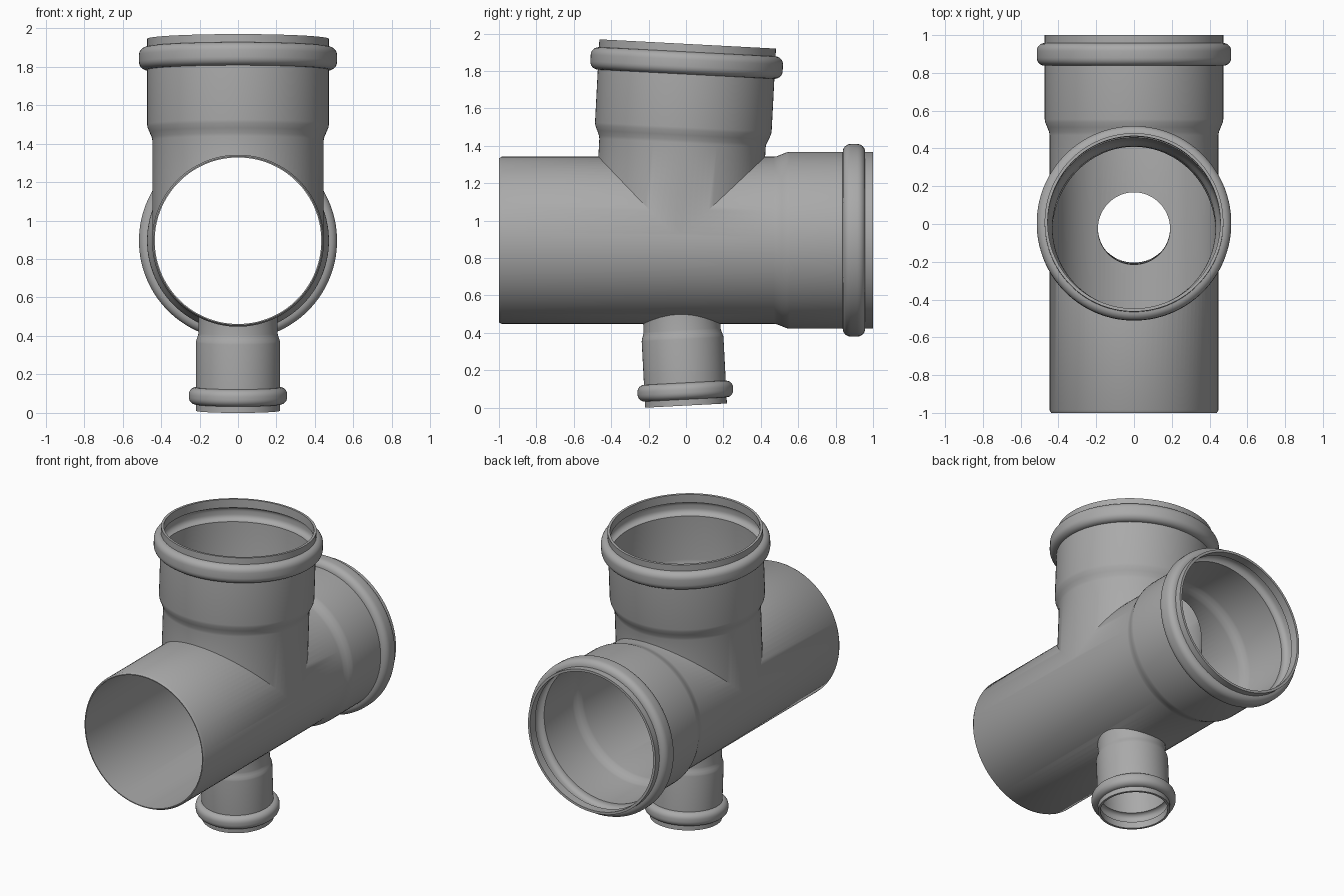
import bpy, bmesh, math
from mathutils import Vector, Matrix

if "Cube" in bpy.data.objects:
    bpy.data.objects.remove(bpy.data.objects["Cube"], do_unlink=True)

SEGMENTS = 96
AXIS_Z = 0.895
TILT = math.radians(3)

grey = bpy.data.materials.new("pipe_grey")
grey.use_nodes = True
grey.diffuse_color = (0.4, 0.4, 0.4, 1)
grey.node_tree.nodes["Principled BSDF"].inputs["Base Color"].default_value = (0.4, 0.4, 0.4, 1)


def lathe(name, profile, origin, direction):
    """Closed solid turned from (distance, radius) pairs around an axis."""
    place = Matrix.Translation(origin) @ Vector(direction).to_track_quat('Z', 'Y').to_matrix().to_4x4()
    bm = bmesh.new()
    rings = []
    for s, r in profile:
        angles = [math.tau * (i + 0.5) / SEGMENTS for i in range(SEGMENTS)]
        rings.append([bm.verts.new(place @ Vector((r * math.cos(a), r * math.sin(a), s))) for a in angles])
    for a, b in zip(rings, rings[1:]):
        for i in range(SEGMENTS):
            j = (i + 1) % SEGMENTS
            bm.faces.new((a[i], a[j], b[j], b[i]))
    bm.faces.new(rings[0][::-1])
    bm.faces.new(rings[-1])
    bmesh.ops.recalc_face_normals(bm, faces=bm.faces)
    mesh = bpy.data.meshes.new(name)
    bm.to_mesh(mesh)
    bm.free()
    mesh.materials.append(grey)
    obj = bpy.data.objects.new(name, mesh)
    bpy.context.collection.objects.link(obj)
    return obj


def socket(end, pipe_r, socket_r, ring, height, flare):
    """Flare, straight sleeve, rounded seal ring and plain lip."""
    points = []
    for t in (0, 0.2, 0.5, 0.8, 1):
        ease = t * t * (3 - 2 * t)
        points.append((end - flare[0] + t * (flare[0] - flare[1]), pipe_r + ease * (socket_r - pipe_r)))
    # Bead with rounded shoulders
    start, stop = end - ring[0], end - ring[1]
    corner = min(height, (stop - start) * 0.45)
    quarter = [math.pi / 2 * k / 6 for k in range(7)]
    points += [(start + corner * (1 - math.cos(q)), socket_r + height * math.sin(q)) for q in quarter]
    points += [(stop - corner * (1 - math.cos(q)), socket_r + height * math.sin(q)) for q in reversed(quarter)]
    return points + [(end, socket_r)]


def combine(target, other, operation):
    mod = target.modifiers.new(operation.lower(), 'BOOLEAN')
    mod.operation = operation
    mod.solver = 'EXACT'
    mod.object = other
    bpy.context.view_layer.objects.active = target
    bpy.ops.object.modifier_apply(modifier=mod.name)
    bpy.data.objects.remove(other, do_unlink=True)


centre = (0, 0, AXIS_Z)
branch_origin = (0, -0.046, AXIS_Z)
up = (0, math.sin(TILT), math.cos(TILT))
down = (0, math.sin(TILT), -math.cos(TILT))
big_ring, big_flare = (0.162, 0.042), (0.53, 0.445)
bore_ring = (0.148, 0.056)
small_ring, small_flare = (0.122, 0.033), (0.405, 0.355)
small_bore_ring = (0.11, 0.045)

# Outer bodies: main run, large top branch, small bottom branch
fitting = lathe("pipe_fitting", [(-1, 0.439), (-0.985, 0.447)]
                + socket(1, 0.447, 0.473, big_ring, 0.042, big_flare), centre, (0, 1, 0))
top = lathe("top_branch", [(0, 0.4455)] + socket(1.051, 0.4455, 0.473, big_ring, 0.042, big_flare),
            branch_origin, up)
bottom = lathe("bottom_branch", [(0, 0.206)] + socket(0.885, 0.206, 0.219, small_ring, 0.037, small_flare),
               branch_origin, down)
for branch in (top, bottom):
    combine(fitting, branch, 'UNION')

# Bores with seal grooves, running out past each open end
main_bore = lathe("main_bore", [(-1.05, 0.433)]
                  + socket(1, 0.433, 0.457, bore_ring, 0.035, big_flare) + [(1.05, 0.457)], centre, (0, 1, 0))
top_bore = lathe("top_bore", [(0, 0.4315)]
                 + socket(1.051, 0.4315, 0.457, bore_ring, 0.035, big_flare) + [(1.1, 0.457)], branch_origin, up)
bottom_bore = lathe("bottom_bore", [(0, 0.191)]
                    + socket(0.885, 0.191, 0.205, small_bore_ring, 0.03, small_flare) + [(0.93, 0.205)],
                    branch_origin, down)
for bore in (main_bore, top_bore, bottom_bore):
    combine(fitting, bore, 'DIFFERENCE')

# Smooth walls with crisp rims and joints
bpy.ops.object.select_all(action='DESELECT')
fitting.select_set(True)
bpy.context.view_layer.objects.active = fitting
bpy.ops.object.shade_smooth_by_angle(angle=math.radians(30))
